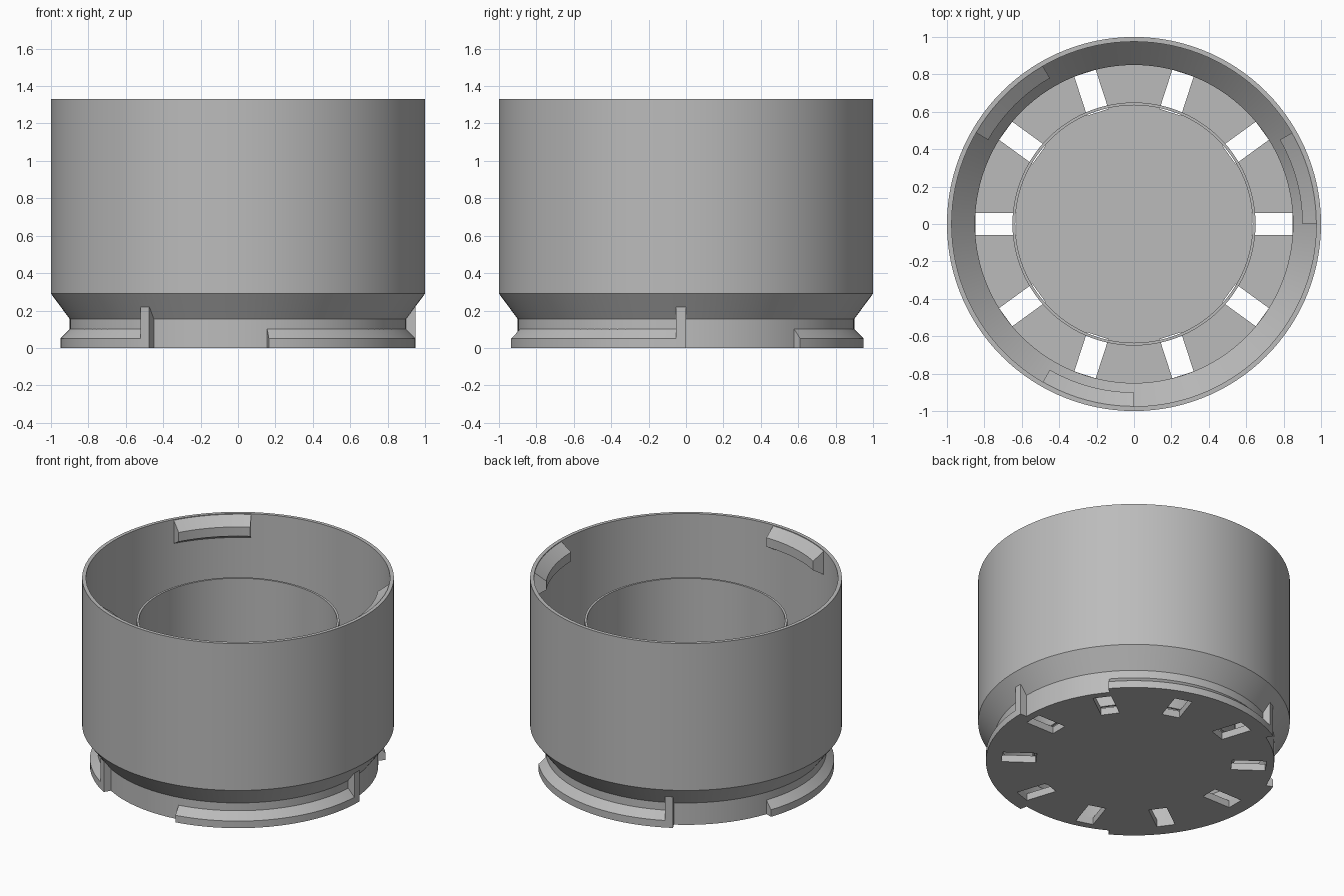
import bpy
import bmesh
from math import sin, cos, radians, pi
from mathutils import Matrix

if "Cube" in bpy.data.objects:
    bpy.data.objects.remove(bpy.data.objects["Cube"])

grey = bpy.data.materials.new("plain grey")
grey.use_nodes = True
colour = (0.5, 0.5, 0.5, 1)
grey.diffuse_color = colour
grey.node_tree.nodes["Principled BSDF"].inputs["Base Color"].default_value = colour


def finish(bm, name, smooth=True):
    bmesh.ops.remove_doubles(bm, verts=bm.verts, dist=0.00001)
    bmesh.ops.recalc_face_normals(bm, faces=bm.faces)
    mesh = bpy.data.meshes.new(name)
    bm.to_mesh(mesh)
    bm.free()
    mesh.materials.append(grey)
    obj = bpy.data.objects.new(name, mesh)
    bpy.context.collection.objects.link(obj)
    if smooth:
        shade(obj)
    return obj


def shade(obj):
    bpy.ops.object.select_all(action='DESELECT')
    obj.select_set(True)
    bpy.context.view_layer.objects.active = obj
    bpy.ops.object.shade_smooth_by_angle(angle=radians(25))


def sweep(name, profile, start, end, steps, smooth=True):
    """Sweep a closed (radius, height) profile around z, angles in degrees."""
    full = end - start == 360
    bm = bmesh.new()
    rings = []
    for i in range(steps if full else steps + 1):
        a = radians(start + (end - start) * i / steps)
        rings.append([bm.verts.new((r * cos(a), r * sin(a), z)) for r, z in profile])
    n = len(profile)
    pairs = list(zip(rings, rings[1:]))
    if full:
        pairs.append((rings[-1], rings[0]))
    for a, b in pairs:
        for j in range(n):
            k = (j + 1) % n
            bm.faces.new((a[j], b[j], b[k], a[k]))
    if not full:
        bm.faces.new(rings[0])
        bm.faces.new(rings[-1])
    return finish(bm, name, smooth)


# Cup: outer shell with tapered foot
shell = sweep("outer_shell", [
    (0.86, 0), (0.9, 0), (0.9, 0.155), (1, 0.29), (1, 1.33), (0.975, 1.33),
    (0.975, 0.29), (0.85, 0.155), (0.85, 0), (0.855, 0)], 0, 360, 120)

# Tall inner tube
sweep("inner_tube", [(0.635, 0.05), (0.65, 0.05), (0.65, 1.03), (0.635, 1.03)],
      0, 360, 120)

# Floor disc with ten radial slots
bm = bmesh.new()
bmesh.ops.create_cone(bm, cap_ends=True, segments=120, radius1=0.852, radius2=0.852,
                      depth=0.05, matrix=Matrix.Translation((0, 0, 0.025)))
floor = finish(bm, "floor", False)

bm = bmesh.new()
for i in range(10):
    place = (Matrix.Rotation(i * pi / 5, 4, 'Z') @ Matrix.Translation((0.738, 0, 0.02))
             @ Matrix.Diagonal((0.22, 0.12, 0.2, 1)))
    bmesh.ops.create_cube(bm, size=1, matrix=place)
cutter = finish(bm, "slot_cutter", False)
cutter.hide_render = True
cut = floor.modifiers.new("slots", 'BOOLEAN')
cut.object = cutter
cut.operation = 'DIFFERENCE'
cut.solver = 'EXACT'
bpy.ops.object.select_all(action='DESELECT')
bpy.context.view_layer.objects.active = floor
floor.select_set(True)
bpy.ops.object.modifier_apply(modifier="slots")
bpy.data.objects.remove(cutter)

# Three sets of twist-lock parts
for i, turn in enumerate((0, 120, 240), 1):
    # Outer lug at the foot, chamfered on top
    sweep(f"foot_lug_{i}", [(0.88, 0), (0.95, 0), (0.95, 0.05), (0.9, 0.1), (0.88, 0.1)],
          turn - 80, turn, 28)
    # Upright stop at the end of the lug
    sweep(f"lug_stop_{i}", [(0.88, 0), (0.95, 0), (0.95, 0.22), (0.88, 0.15)],
          turn - 3.2, turn, 2, False)
    # Inner lug below the rim
    sweep(f"rim_lug_{i}", [(0.985, 1.325), (0.975, 1.325), (0.9, 1.27), (0.9, 1.205),
                           (0.975, 1.16), (0.985, 1.16)], turn, turn + 30, 12)
